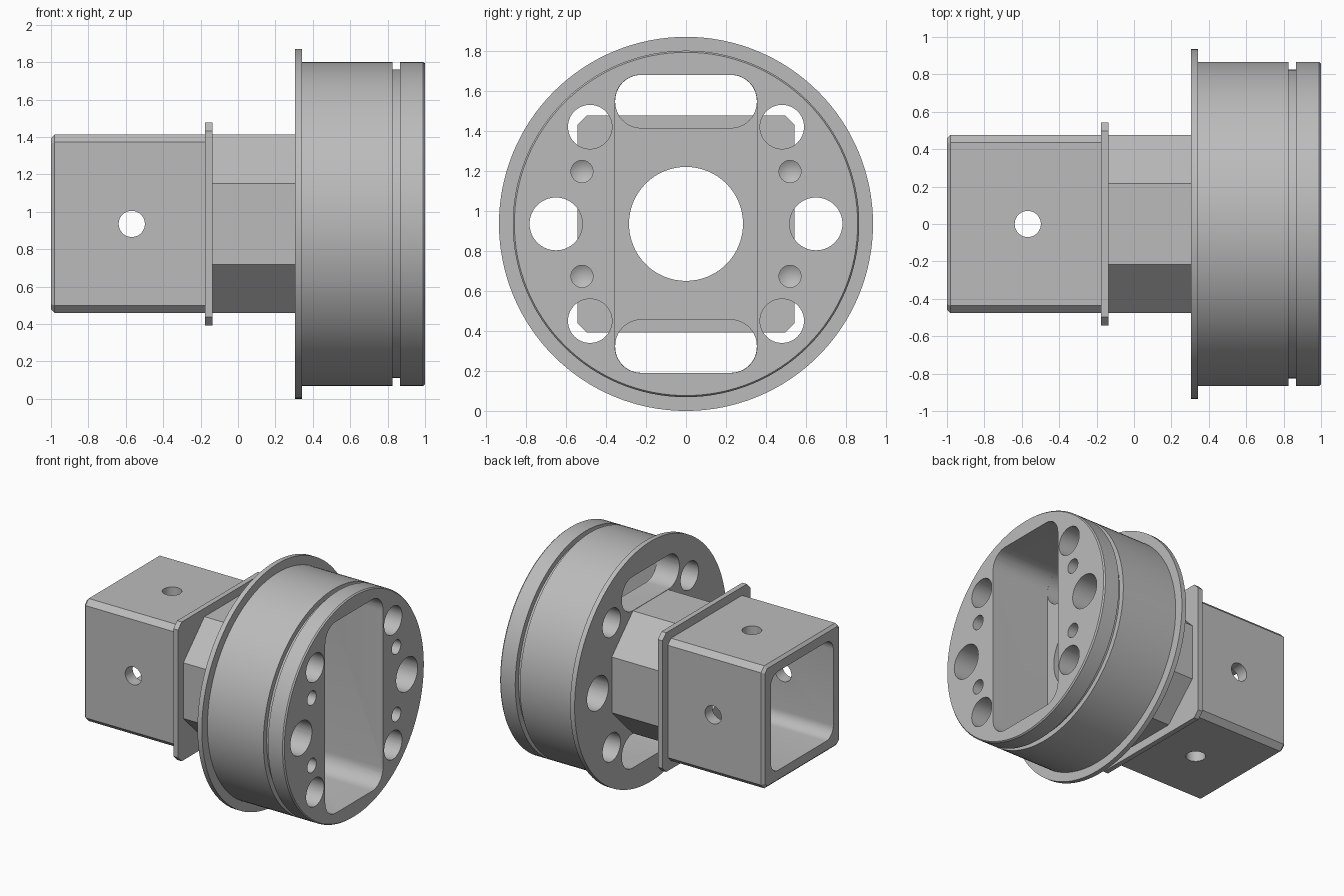
import bpy, bmesh, math
from mathutils import Vector

cube = bpy.data.objects.get("Cube")
if cube:
    bpy.data.objects.remove(cube, do_unlink=True)

AXIS_Z = 0.935      # height of the main axis, which runs along x
HALF = 0.477        # half width of the square tube and the neck

metal = bpy.data.materials.new("grey metal")
metal.use_nodes = True
GREY = (0.5, 0.5, 0.5, 1)
metal.diffuse_color = GREY
metal.node_tree.nodes["Principled BSDF"].inputs["Base Color"].default_value = GREY


def finish(name, bm):
    bmesh.ops.recalc_face_normals(bm, faces=bm.faces)
    mesh = bpy.data.meshes.new(name)
    bm.to_mesh(mesh)
    bm.free()
    mesh.materials.append(metal)
    ob = bpy.data.objects.new(name, mesh)
    bpy.context.collection.objects.link(ob)
    return ob


def rounded_square(half_y, half_z, r, steps):
    """Outline with round corners; one step gives plain chamfers."""
    pts = []
    for i, (sy, sz) in enumerate([(1, 1), (-1, 1), (-1, -1), (1, -1)]):
        for k in range(steps + 1):
            a = math.pi / 2 * (i + k / steps)
            pts.append((sy * (half_y - r) + r * math.cos(a),
                        sz * (half_z - r) + r * math.sin(a)))
    return pts


def circle(r, steps=64):
    return [(r * math.cos(2 * math.pi * i / steps), r * math.sin(2 * math.pi * i / steps))
            for i in range(steps)]


def prism(name, outline, x0, x1, y=0, z=0):
    """Extrude a y-z outline along x."""
    bm = bmesh.new()
    face = bm.faces.new([bm.verts.new((x0, y + p, AXIS_Z + z + q)) for p, q in outline])
    ext = bmesh.ops.extrude_face_region(bm, geom=[face])
    moved = [v for v in ext["geom"] if isinstance(v, bmesh.types.BMVert)]
    bmesh.ops.translate(bm, verts=moved, vec=(x1 - x0, 0, 0))
    return finish(name, bm)


def lathe(name, profile, y=0, z=0, steps=128):
    """Spin an (x, radius) profile about the x direction."""
    bm = bmesh.new()
    centre = Vector((0, y, AXIS_Z + z))
    verts = [bm.verts.new(centre + Vector((x, 0, r))) for x, r in profile]
    edges = [bm.edges.new(pair) for pair in zip(verts, verts[1:])]
    bmesh.ops.spin(bm, geom=verts + edges, cent=centre, axis=(1, 0, 0),
                   angle=2 * math.pi, steps=steps)
    bmesh.ops.remove_doubles(bm, verts=bm.verts, dist=0.0001)
    return finish(name, bm)


def cut(ob, cutter):
    mod = ob.modifiers.new("cut", "BOOLEAN")
    mod.operation = "DIFFERENCE"
    mod.solver = "EXACT"
    mod.object = cutter
    bpy.context.view_layer.objects.active = ob
    bpy.ops.object.modifier_apply(modifier=mod.name)
    bpy.data.objects.remove(cutter, do_unlink=True)


def bore(ob, r, x0, x1, y=0, z=0):
    cut(ob, prism("bore_cutter", circle(r), x0, x1, y, z))


# Round drum with back flange and a ring groove near the front
drum = lathe("drum", [
    (0.305, 0), (0.305, 0.935), (0.343, 0.935), (0.343, 0.866),
    (0.825, 0.866), (0.825, 0.825), (0.865, 0.825), (0.865, 0.866),
    (0.99, 0.866), (1.0, 0.858), (1.0, 0)])

# Deep pocket, with two windows and a central bore through its floor
POCKET_FLOOR = 0.5
cut(drum, prism("pocket_cutter", rounded_square(0.355, 0.745, 0.13, 10), POCKET_FLOOR, 1.1))
for side in (1, -1):
    window = rounded_square(0.354, 0.1325, 0.13, 10)
    cut(drum, prism("window_cutter", window, 0.2, POCKET_FLOOR + 0.05, 0, side * 0.612))
bore(drum, 0.285, 0.2, 0.7)

# Through holes and blind drilled holes on both sides of the pocket
for sy in (1, -1):
    bore(drum, 0.132, 0.2, 1.1, sy * 0.65)
    for sz in (1, -1):
        bore(drum, 0.11, 0.2, 1.1, sy * 0.48, sz * 0.485)
        cut(drum, lathe("drill_cutter", [(1.1, 0), (1.1, 0.055), (0.7, 0.055), (0.667, 0)],
                        sy * 0.52, sz * 0.262, 48))

# Eight-sided neck between drum and collar
neck = prism("neck", rounded_square(HALF, HALF, HALF - 0.217, 1), -0.137, 0.305)
bore(neck, 0.285, -0.3, 0.5)

# Thin square collar
collar = prism("collar", rounded_square(0.542, 0.542, 0.045, 1), -0.177, -0.137)
bore(collar, 0.285, -0.3, 0.0)

# Square tube with chamfered long edges and open end
tube = prism("square_tube", rounded_square(HALF, HALF, 0.04, 1), -1.0, -0.177)
bm = bmesh.new()
bm.from_mesh(tube.data)
rim = [e for e in bm.edges if all(v.co.x < -0.99 for v in e.verts)]
bmesh.ops.bevel(bm, geom=rim, offset=0.02, segments=1, affect="EDGES")
bm.to_mesh(tube.data)
bm.free()
cut(tube, prism("cavity_cutter", rounded_square(0.385, 0.385, 0.09, 8), -1.1, -0.1))

# Cross pin holes through all four tube walls
for turn in ("Z", "Y"):
    bm = bmesh.new()
    bmesh.ops.create_cone(bm, cap_ends=True, segments=48, radius1=0.07, radius2=0.07, depth=1.5)
    if turn == "Y":
        for v in bm.verts:
            v.co = Vector((v.co.x, v.co.z, -v.co.y))
    bmesh.ops.translate(bm, verts=bm.verts, vec=(-0.568, 0, AXIS_Z))
    cut(tube, finish("pin_cutter", bm))

# Smooth round walls, keep edges sharp
for ob in (drum, neck, collar, tube):
    bpy.ops.object.select_all(action="DESELECT")
    ob.select_set(True)
    bpy.context.view_layer.objects.active = ob
    bpy.ops.object.shade_smooth_by_angle(angle=math.radians(25))
